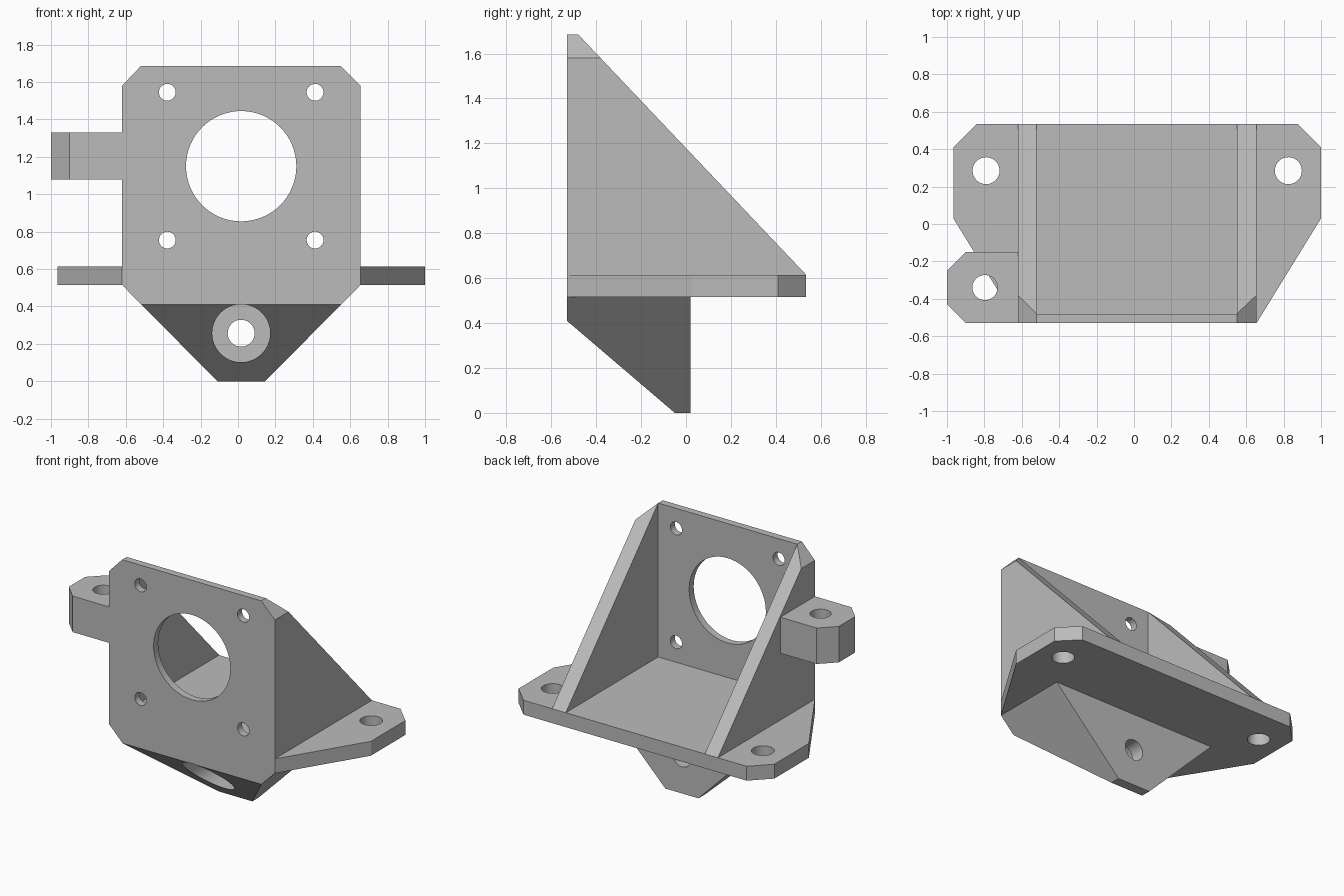
import bpy, bmesh, math
from mathutils import Matrix, Vector

cube = bpy.data.objects.get("Cube")
if cube:
    bpy.data.objects.remove(cube, do_unlink=True)

grey = bpy.data.materials.new("light grey plastic")
grey.use_nodes = True
COLOUR = (0.5, 0.5, 0.5, 1)
grey.diffuse_color = COLOUR
grey.node_tree.nodes["Principled BSDF"].inputs["Base Color"].default_value = COLOUR

MID = 0.017                 # centre line of the motor plate
LEFT, RIGHT = -0.62, 0.655  # outer faces of the ribs


def prism(name, points, axis, lo, hi):
    """Extrude a 2D outline along one axis, from lo to hi."""
    place = {"X": lambda a, b: (lo, a, b),
             "Y": lambda a, b: (a, lo, b),
             "Z": lambda a, b: (a, b, lo)}[axis]
    bm = bmesh.new()
    face = bm.faces.new([bm.verts.new(place(a, b)) for a, b in points])
    ext = bmesh.ops.extrude_face_region(bm, geom=[face])
    step = Vector([(hi - lo) * (axis == c) for c in "XYZ"])
    bmesh.ops.translate(bm, vec=step,
                        verts=[g for g in ext["geom"] if isinstance(g, bmesh.types.BMVert)])
    bmesh.ops.recalc_face_normals(bm, faces=bm.faces[:])
    mesh = bpy.data.meshes.new(name)
    bm.to_mesh(mesh)
    bm.free()
    mesh.materials.append(grey)
    obj = bpy.data.objects.new(name, mesh)
    bpy.context.collection.objects.link(obj)
    return obj


def circle(cx, cy, r, n=64):
    return [(cx + r * math.cos(2 * math.pi * i / n), cy + r * math.sin(2 * math.pi * i / n))
            for i in range(n)]


def combine(target, other, operation):
    """Apply a boolean and remove the helper."""
    mod = target.modifiers.new("bool", "BOOLEAN")
    mod.object, mod.operation, mod.solver = other, operation, "EXACT"
    bpy.ops.object.select_all(action="DESELECT")
    bpy.context.view_layer.objects.active = target
    target.select_set(True)
    bpy.ops.object.modifier_apply(modifier=mod.name)
    bpy.data.objects.remove(other, do_unlink=True)


# Body: front outline crossed with the side profile
bracket = prism("motor_bracket", [
    (-0.11, 0), (0.145, 0), (RIGHT, 0.515), (RIGHT, 1.58), (0.55, 1.685),
    (-0.52, 1.685), (LEFT, 1.58), (LEFT, 0.515)], "Y", -0.7, 0.7)
side = prism("side_profile", [
    (-0.53, 0.41), (-0.05, 0), (0.02, 0), (0.02, 0.515), (0.535, 0.515),
    (0.535, 0.615), (-0.48, 1.685), (-0.53, 1.685)], "X", -1, 1)
combine(bracket, side, "INTERSECT")

# Open pocket between the two ribs, behind the motor plate
pocket = prism("pocket", [(-0.48, 0.615), (0.9, 0.615), (0.9, 2), (-0.48, 2)], "X", -0.52, 0.55)
combine(bracket, pocket, "DIFFERENCE")

# Mounting wings either side of the base
for s, edge in ((-1, LEFT), (1, RIGHT)):
    outline = [(edge, -0.53), (MID + s * 0.983, 0.03), (MID + s * 0.983, 0.41),
               (MID + s * 0.858, 0.535), (edge, 0.535)]
    combine(bracket, prism("wing", outline, "Z", 0.515, 0.615), "UNION")

# Thick side tab on the right rib
tab = prism("side_tab", [(LEFT, -0.53), (-0.9, -0.53), (-1, -0.43), (-1, -0.25),
                         (-0.9, -0.15), (LEFT, -0.15)], "Z", 1.08, 1.33)
combine(bracket, tab, "UNION")

# Motor opening and its four screw holes
holes = [(circle(MID, 1.15, 0.295), "Y", -0.6, -0.4)]
for sx in (-1, 1):
    for sz in (-1, 1):
        holes.append((circle(MID + sx * 0.395, 1.15 + sz * 0.395, 0.045, 32), "Y", -0.6, -0.4))
    # Wing screw holes
    holes.append((circle(MID + sx * 0.808, 0.285, 0.072), "Z", 0.4, 0.7))
# Tab hole, then the lower lug's counterbore and through hole
holes.append((circle(-0.797, -0.34, 0.067), "Z", 1, 1.4))
holes.append((circle(MID, 0.257, 0.155), "Y", -0.7, -0.08))
holes.append((circle(MID, 0.257, 0.072), "Y", -0.7, 0.1))
for hole in holes:
    combine(bracket, prism("hole", *hole), "DIFFERENCE")

# Merge coplanar faces and keep crisp edges
bm = bmesh.new()
bm.from_mesh(bracket.data)
bmesh.ops.remove_doubles(bm, verts=bm.verts[:], dist=0.0005)
bmesh.ops.dissolve_limit(bm, angle_limit=math.radians(0.5), verts=bm.verts[:], edges=bm.edges[:])
bm.to_mesh(bracket.data)
bm.free()
bpy.context.view_layer.objects.active = bracket
bracket.select_set(True)
bpy.ops.object.shade_smooth_by_angle(angle=math.radians(30))
